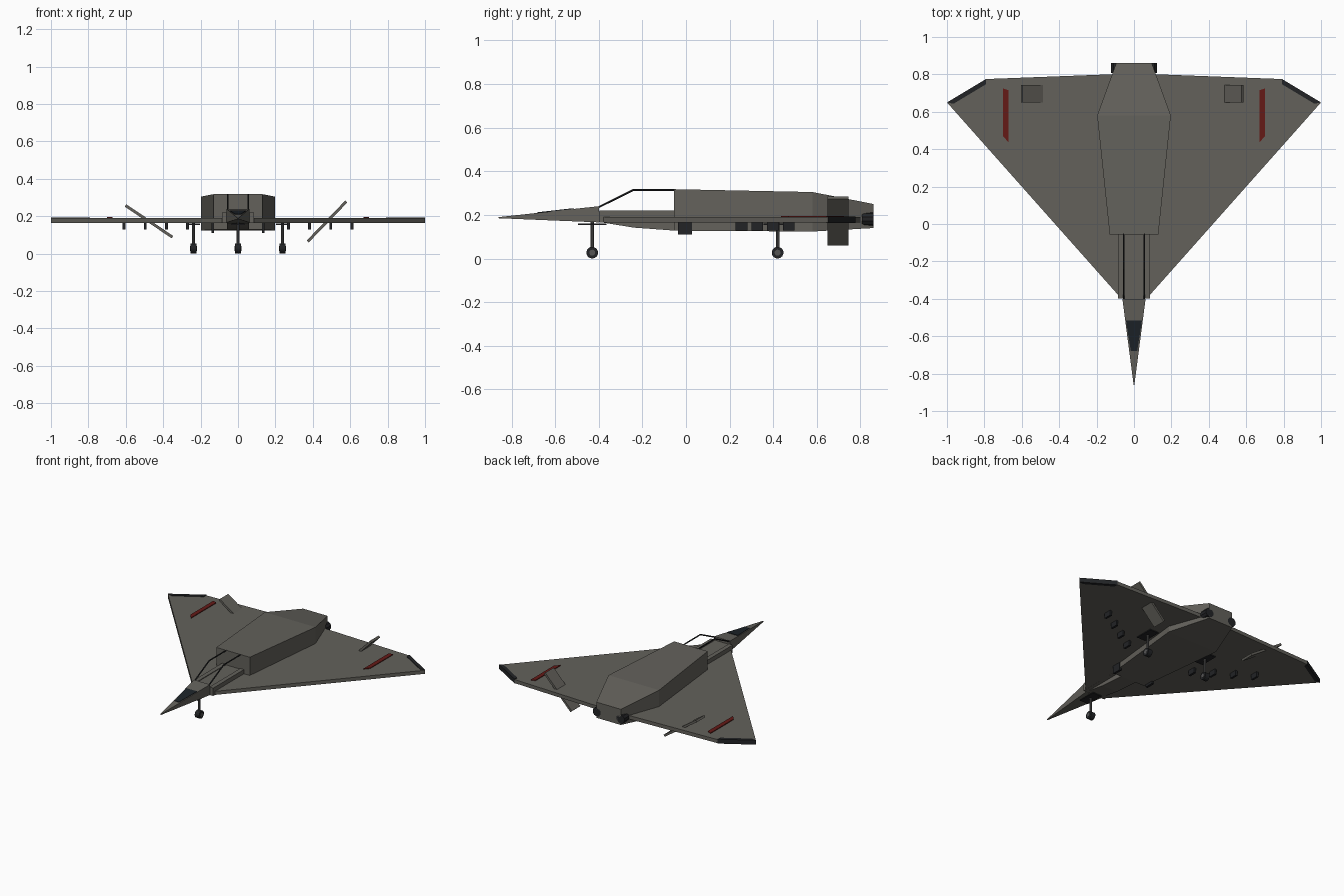
import bpy, bmesh, math
from mathutils import Vector

if "Cube" in bpy.data.objects:
    bpy.data.objects.remove(bpy.data.objects["Cube"])


def mat(name, r, g, b):
    m = bpy.data.materials.new(name)
    m.diffuse_color = (r, g, b, 1)
    m.use_nodes = True
    m.node_tree.nodes["Principled BSDF"].inputs["Base Color"].default_value = m.diffuse_color
    return m


HULL = mat("hull_grey", .125, .12, .105)
DARK = mat("dark_grey", .016, .017, .019)
STEEL = mat("steel", .09, .09, .09)
GLARE = mat("anti_glare", .012, .017, .022)
RED = mat("red_stripe", .13, .01, .008)


def finish(name, bm, m):
    bmesh.ops.recalc_face_normals(bm, faces=bm.faces)
    me = bpy.data.meshes.new(name)
    bm.to_mesh(me)
    bm.free()
    me.materials.append(m)
    ob = bpy.data.objects.new(name, me)
    bpy.context.collection.objects.link(ob)
    return ob


def loft(name, sections, m):
    """Box loft along y; each section is (y, half width, z bottom, z top)."""
    bm = bmesh.new()
    rings = [[bm.verts.new(p) for p in ((-w, y, a), (w, y, a), (w, y, b), (-w, y, b))]
             for y, w, a, b in sections]
    for r, s in zip(rings, rings[1:]):
        for i in range(4):
            j = (i + 1) % 4
            bm.faces.new((r[i], r[j], s[j], s[i]))
    bm.faces.new(rings[0])
    bm.faces.new(rings[-1])
    return finish(name, bm, m)


def plate(name, outline, z0, z1, m):
    """Flat outline in x, y pulled up from z0 to z1."""
    bm = bmesh.new()
    f = bm.faces.new([bm.verts.new((x, y, z0)) for x, y in outline])
    up = bmesh.ops.extrude_face_region(bm, geom=[f])["geom"]
    bmesh.ops.translate(bm, verts=[v for v in up if isinstance(v, bmesh.types.BMVert)],
                        vec=(0, 0, z1 - z0))
    return finish(name, bm, m)


def box(name, c, size, m, tilt=0):
    bm = bmesh.new()
    bmesh.ops.create_cube(bm, size=1)
    bmesh.ops.scale(bm, vec=size, verts=bm.verts)
    ob = finish(name, bm, m)
    ob.location = c
    ob.rotation_euler.y = tilt
    return ob


def rod(name, a, b, r, sides, m):
    a, b = Vector(a), Vector(b)
    bm = bmesh.new()
    bmesh.ops.create_cone(bm, cap_ends=True, segments=sides, radius1=r, radius2=r,
                          depth=(b - a).length)
    ob = finish(name, bm, m)
    ob.location = (a + b) / 2
    ob.rotation_mode = 'QUATERNION'
    ob.rotation_quaternion = (b - a).to_track_quat('Z', 'Y')
    return ob


# Delta wing
half = [(.08, -.385), (1, .65), (.79, .775), (.13, .80)]
plate("delta_wing", half + [(-x, y) for x, y in reversed(half)], .165, .19, HULL)

# Body, cockpit floor and nose
loft("main_body", [(-.055, .13, .128, .318), (.58, .197, .124, .305), (.86, .095, .14, .25)], HULL)
loft("cockpit_tub", [(-.40, .06, .168, .215), (-.24, .06, .142, .215), (-.05, .06, .128, .215)], HULL)
loft("nose_cone", [(-.86, .002, .185, .19), (-.40, .062, .166, .24)], HULL)
loft("anti_glare_panel", [(-.68, .017, .205, .2125), (-.515, .043, .223, .231)], GLARE)

for s, side in ((-1, "left"), (1, "right")):
    # Cockpit rail and canopy frame
    box(side + "_cockpit_rail", (s * .07, -.225, .192), (.03, .345, .055), HULL)
    path = [(s * .056, -.40, .236), (s * .056, -.24, .315), (s * .056, -.05, .315)]
    for i in range(2):
        rod(f"{side}_canopy_bar_{i}", path[i], path[i + 1], .0045, 6, DARK)

    # Wing markings and dark tip edge
    plate(side + "_red_stripe", [(s * .70, .725), (s * .67, .715), (s * .67, .435), (s * .70, .47)],
          .188, .195, RED)
    plate(side + "_wing_tip", [(s, .65), (s * .79, .776), (s * .79, .748), (s * .965, .643)],
          .163, .194, DARK)

    # Engine nozzle and chin sensor
    rod(side + "_nozzle", (s * .092, .807, .181), (s * .092, .86, .181), .032, 10, DARK)
    box(side + "_sensor", (s * .135, -.005, .138), (.016, .063, .055), DARK)

    # Underwing pylons, stepping outward and back
    for i in range(4):
        box(f"{side}_pylon_{i}", (s * (.27 + .113 * i), .255 + .072 * i, .149),
            (.015, .054, .04), DARK)

# Tilting fins, each set at its own angle
box("left_fin", (-.476, .697, .173), (.302, .095, .015), HULL, math.radians(34))
box("right_fin", (.476, .697, .172), (.298, .095, .015), HULL, math.radians(-46))

# Landing gear
for name, x, y in (("nose", 0, -.43), ("left", -.238, .42), ("right", .238, .42)):
    box(name + "_gear_plate", (x, y, .157), (.068, .13, .006), DARK)
    rod(name + "_gear_strut", (x, y, .03), (x, y, .17), .008, 8, STEEL)
    rod(name + "_wheel", (x - .017, y, .027), (x + .017, y, .027), .027, 14, DARK)
    rod(name + "_hub", (x - .019, y, .027), (x + .019, y, .027), .014, 10, STEEL)
